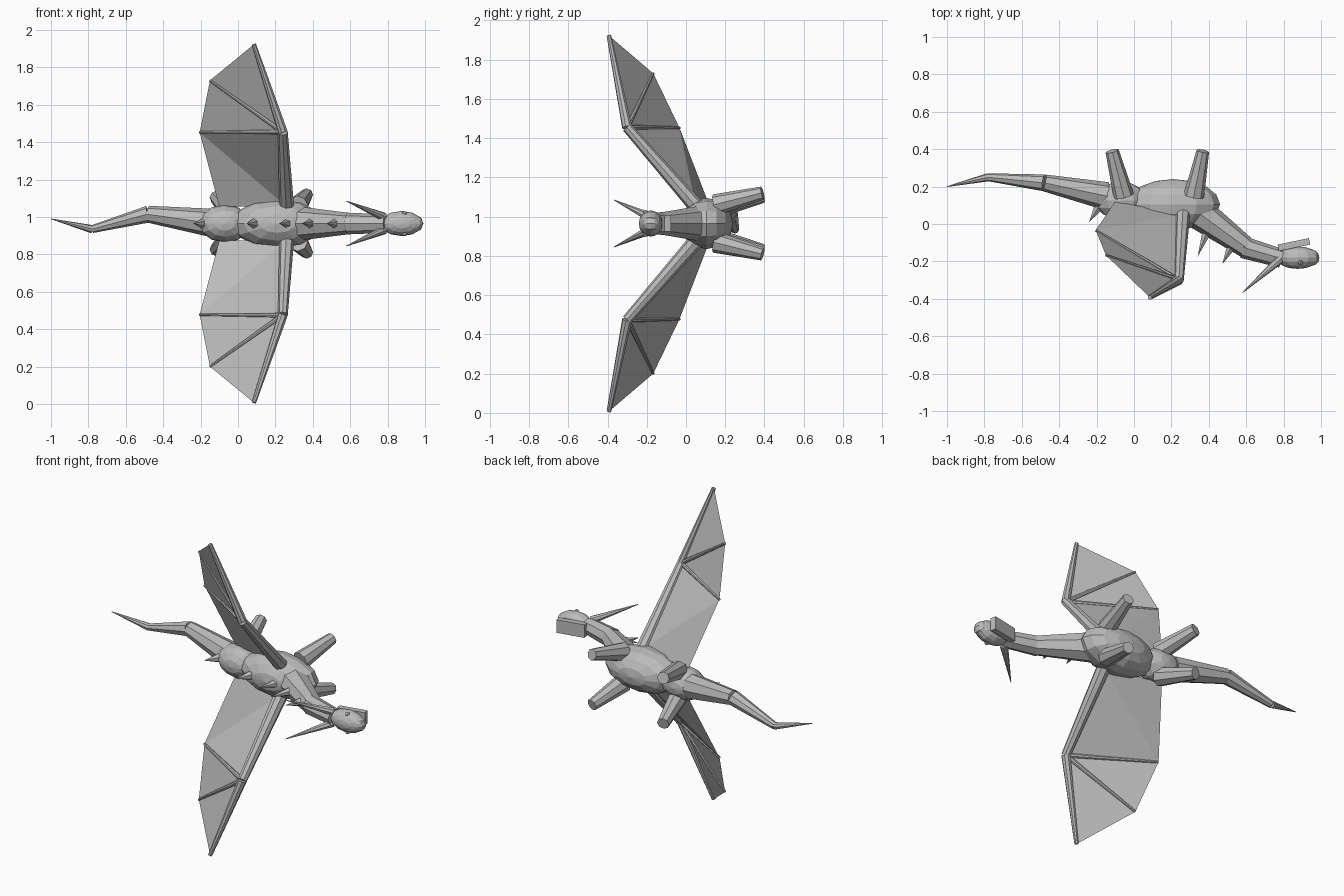
import bpy, bmesh
from mathutils import Vector, Matrix

cube = bpy.data.objects.get("Cube")
if cube:
    bpy.data.objects.remove(cube, do_unlink=True)

MID = 0.965  # height of the symmetry plane

grey = bpy.data.materials.new("plain_grey")
grey.use_nodes = True
grey.diffuse_color = (0.5, 0.5, 0.5, 1)
grey.node_tree.nodes["Principled BSDF"].inputs["Base Color"].default_value = (0.5, 0.5, 0.5, 1)


def finish(name, bm):
    mesh = bpy.data.meshes.new(name)
    bm.to_mesh(mesh)
    bm.free()
    mesh.materials.append(grey)
    obj = bpy.data.objects.new(name, mesh)
    bpy.context.collection.objects.link(obj)
    return obj


def point(x, y, out=0.0, side=1):
    """Position measured outward from the symmetry plane."""
    return Vector((x, y, MID + side * out))


def limb(name, a, b, r1, r2, sides=8):
    """Tapered prism from a to b."""
    axis = b - a
    bm = bmesh.new()
    turn = axis.to_track_quat('Z', 'Y').to_matrix().to_4x4()
    bmesh.ops.create_cone(bm, cap_ends=True, segments=sides, radius1=r1, radius2=r2,
                          depth=axis.length,
                          matrix=Matrix.Translation((a + b) / 2) @ turn)
    return finish(name, bm)


def ball(name, centre, size, segments=12, rings=8):
    """Faceted ellipsoid with its poles on the back and belly."""
    bm = bmesh.new()
    bmesh.ops.create_uvsphere(bm, u_segments=segments, v_segments=rings, radius=1)
    bmesh.ops.transform(bm, verts=bm.verts, matrix=Matrix.Translation(centre)
                        @ Matrix.Diagonal((*size, 1)) @ Matrix.Rotation(1.5708, 4, 'X'))
    return finish(name, bm)


# Torso, hips and head
ball("chest", point(0.21, 0.105), (0.25, 0.135, 0.13))
ball("hips", point(-0.07, 0.125), (0.14, 0.1, 0.1))
ball("head", point(0.875, -0.18), (0.115, 0.06, 0.067))
ball("snout", point(0.955, -0.18), (0.036, 0.042, 0.042), 8, 6)

# Lower jaw
bm = bmesh.new()
bmesh.ops.create_cube(bm, size=1, matrix=Matrix.Translation(point(0.855, -0.11))
                      @ Matrix.Rotation(0.2, 4, 'Z') @ Matrix.Diagonal((0.17, 0.035, 0.08, 1)))
finish("jaw", bm)

# Neck
limb("lower_neck", point(0.33, 0.07), point(0.605, -0.13), 0.09, 0.056)
limb("upper_neck", point(0.585, -0.125), point(0.79, -0.185), 0.058, 0.05)

# Tail
tail_root = point(-0.15, 0.15, 0.005)
tail_mid = point(-0.48, 0.22, 0.05)
tail_bend = point(-0.78, 0.25, -0.03)
limb("tail_base", tail_root, tail_mid, 0.075, 0.045)
limb("tail_middle", tail_mid, tail_bend, 0.045, 0.021)
limb("tail_end", tail_bend, point(-1, 0.2, 0.025), 0.022, 0.002)

# Row of spines on the back: base x, base y, tip x, tip y
spines = [(-0.19, 0.09, -0.24, 0.01), (0.085, 0.0, 0.045, -0.085),
          (0.265, 0.0, 0.22, -0.1), (0.39, -0.04, 0.34, -0.175),
          (0.52, -0.12, 0.472, -0.215)]
for i, (bx, by, tx, ty) in enumerate(spines):
    limb(f"spine_{i + 1}", point(bx, by), point(tx, ty), 0.028, 0, 6)

for side, label in ((1, "upper"), (-1, "lower")):
    def at(x, y, out):
        return point(x, y, out, side)

    # Eye and horn
    ball(label + "_eye", at(0.89, -0.205, 0.055), (0.013, 0.013, 0.013), 8, 6)
    limb(label + "_horn", at(0.78, -0.19, 0.035), at(0.58, -0.367, 0.12), 0.024, 0.002)

    # Legs
    limb(label + "_front_leg", at(0.32, 0.15, 0.095), at(0.368, 0.39, 0.155), 0.055, 0.034)
    limb(label + "_hind_leg", at(-0.055, 0.15, 0.08), at(-0.117, 0.39, 0.14), 0.055, 0.036)

    # Wing bones
    shoulder = at(0.26, 0.05, 0.09)
    elbow = at(0.24, -0.3, 0.49)
    tip = at(0.085, -0.393, 0.958)
    middle = at(-0.15, -0.167, 0.765)
    inner = at(-0.205, -0.033, 0.487)
    flank = at(-0.1, 0.12, 0.09)
    limb(label + "_wing_arm", shoulder, elbow, 0.04, 0.026)
    limb(label + "_wing_forearm", elbow, tip, 0.026, 0.012)
    limb(label + "_wing_middle_finger", elbow, middle, 0.014, 0.007)
    limb(label + "_wing_inner_finger", elbow, inner, 0.014, 0.007)

    # Wing skin stretched between the bones
    bm = bmesh.new()
    s, e, t, m, i, f = [bm.verts.new(p) for p in (shoulder, elbow, tip, middle, inner, flank)]
    for tri in ((e, t, m), (e, m, i), (e, i, s), (s, i, f)):
        bm.faces.new(tri if side > 0 else tri[::-1])
    finish(label + "_wing_skin", bm)
